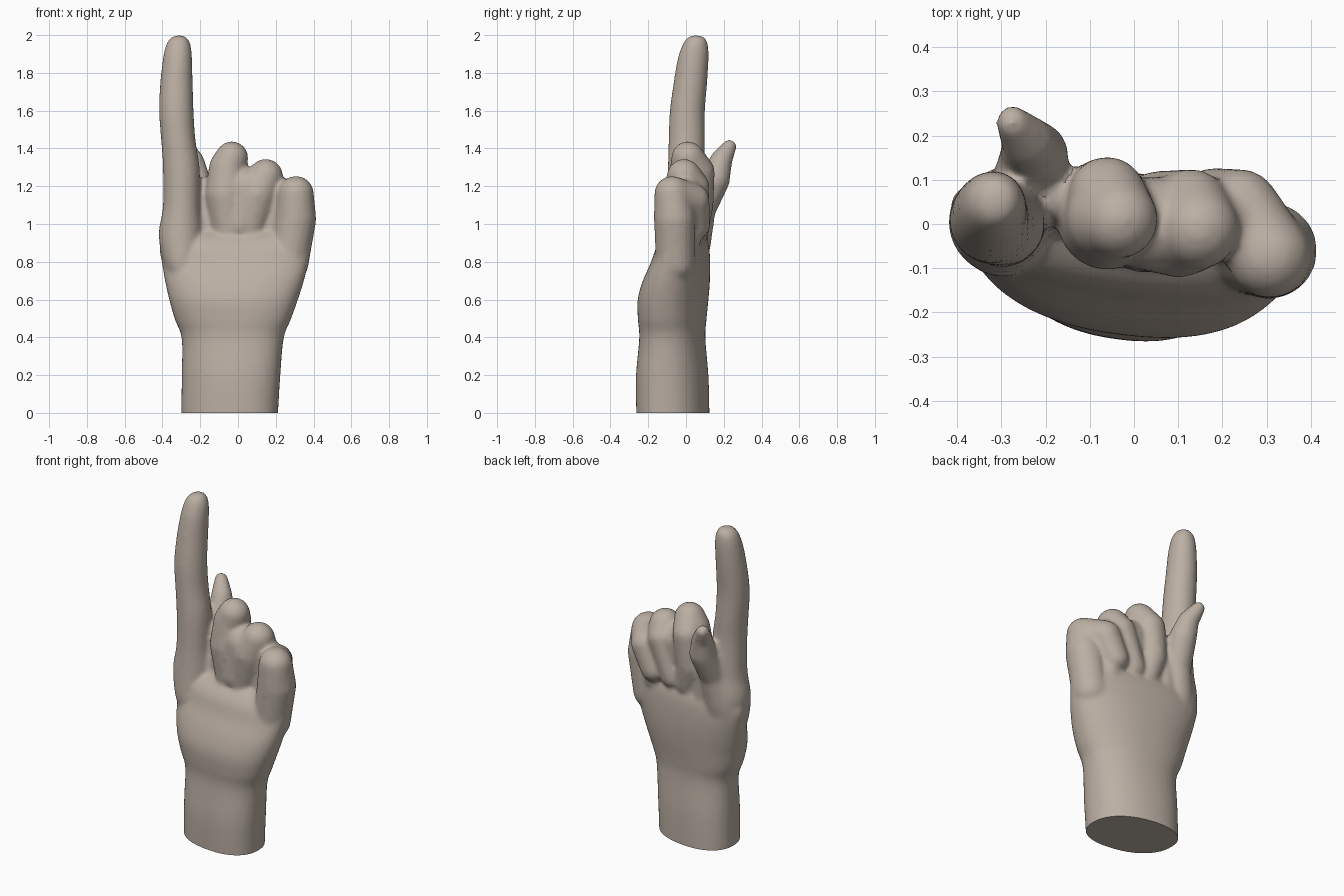
import bpy, bmesh, math

if "Cube" in bpy.data.objects:
    bpy.data.objects.remove(bpy.data.objects["Cube"])

bm = bmesh.new()


def resample(rings, steps=4):
    """Smooth the list of sections with a Catmull-Rom spline."""
    out = []
    for i in range(len(rings) - 1):
        p0, p1 = rings[max(i - 1, 0)], rings[i]
        p2, p3 = rings[i + 1], rings[min(i + 2, len(rings) - 1)]
        for k in range(steps):
            t = k / steps
            out.append([0.5 * (2 * b + (c - a) * t + (2 * a - 5 * b + 4 * c - d) * t * t
                               + (3 * b - a - 3 * c + d) * t ** 3)
                        for a, b, c, d in zip(p0, p1, p2, p3)])
    return out + [rings[-1]]


def loft(rings, n=48, power=2.25):
    """Stack closed rounded sections given as (z, x0, x1, y0, y1, shear)."""
    loops = []
    for z, x0, x1, y0, y1, shear in resample(rings):
        loop = []
        for i in range(n):
            a = math.tau * i / n
            c, s = math.cos(a), math.sin(a)
            u = math.copysign(abs(c) ** (2 / power), c)
            v = math.copysign(abs(s) ** (2 / power), s)
            loop.append(bm.verts.new(((x0 + x1) / 2 + u * (x1 - x0) / 2,
                                      (y0 + y1) / 2 + v * (y1 - y0) / 2 + shear * u, z)))
        loops.append(loop)
    for a, b in zip(loops, loops[1:]):
        for i in range(n):
            j = (i + 1) % n
            bm.faces.new((a[i], a[j], b[j], b[i]))
    bm.faces.new(loops[0][::-1])
    bm.faces.new(loops[-1])


def finger(joints):
    """Chain of tapered capsules through (x, y, z, radius) joints."""
    for a, b in zip(joints, joints[1:]):
        part = bmesh.new()
        for x, y, z, r in (a, b):
            ball = bmesh.ops.create_icosphere(part, subdivisions=3, radius=r)
            bmesh.ops.translate(part, verts=ball["verts"], vec=(x, y, z))
        hull = bmesh.ops.convex_hull(part, input=part.verts[:])
        inner = list({g for g in hull["geom_interior"] if isinstance(g, bmesh.types.BMVert)})
        bmesh.ops.delete(part, geom=inner, context='VERTS')
        bmesh.ops.recalc_face_normals(part, faces=part.faces[:])
        me = bpy.data.meshes.new("capsule")
        part.to_mesh(me)
        part.free()
        bm.from_mesh(me)
        bpy.data.meshes.remove(me)


# wrist and palm (starts below ground, trimmed flat later)
loft([(-0.10, -0.30, 0.21, -0.255, 0.117, -0.035), (0.0, -0.30, 0.212, -0.258, 0.119, -0.035),
      (0.2, -0.298, 0.224, -0.26, 0.114, -0.035), (0.4, -0.298, 0.242, -0.242, 0.097, -0.035),
      (0.5, -0.335, 0.28, -0.248, 0.102, -0.04), (0.6, -0.363, 0.316, -0.25, 0.112, -0.04),
      (0.7, -0.386, 0.348, -0.222, 0.118, -0.045), (0.8, -0.403, 0.373, -0.175, 0.117, -0.05),
      (0.88, -0.417, 0.387, -0.145, 0.11, -0.05), (0.93, -0.40, 0.38, -0.105, 0.095, -0.05),
      (0.97, -0.36, 0.36, -0.05, 0.07, -0.05)])

# raised index finger
loft([(0.7, -0.36, -0.2, -0.10, 0.08, 0), (0.8, -0.395, -0.2, -0.12, 0.11, 0),
      (0.95, -0.42, -0.19, -0.11, 0.12, 0),
      (1.1, -0.397, -0.2, -0.10, 0.11, 0), (1.3, -0.397, -0.203, -0.096, 0.10, 0),
      (1.45, -0.407, -0.225, -0.092, 0.10, 0), (1.6, -0.418, -0.235, -0.086, 0.10, 0),
      (1.75, -0.412, -0.24, -0.066, 0.112, 0), (1.88, -0.397, -0.243, -0.044, 0.12, 0),
      (1.95, -0.382, -0.25, -0.02, 0.117, 0), (1.985, -0.362, -0.265, 0.0, 0.105, 0),
      (2.003, -0.335, -0.285, 0.025, 0.08, 0)], power=2)

# folded middle, ring and little fingers: up the front, curled down the back
finger([(-0.04, 0.0, 0.92, .085), (-0.06, 0.01, 1.16, .115), (-0.055, 0.015, 1.3, .10),
        (-0.033, 0.01, 1.355, .088), (-0.06, 0.065, 1.28, .088), (-0.08, 0.065, 1.1, .08),
        (-0.05, 0.045, 0.97, .075)])
finger([(0.05, -0.01, 0.96, .09), (0.10, -0.01, 1.16, .112), (0.147, -0.01, 1.258, .092),
        (0.13, 0.04, 1.2, .085), (0.05, 0.045, 0.99, .075)])
finger([(0.27, -0.055, 0.80, .105), (0.305, -0.06, 1.03, .11), (0.307, -0.073, 1.165, .095),
        (0.24, 0.035, 1.13, .09), (0.18, 0.05, 1.0, .078)])

# flesh filling the gaps between the fingers
for web in ([(0.02, -0.01, 1.0, .10), (0.045, 0.0, 1.2, .108)],
            [(0.19, 0.0, 0.92, .08), (0.21, 0.0, 1.18, .075)],
            [(-0.17, 0.04, 0.92, .075), (-0.17, 0.065, 1.2, .055)]):
    finger(web)

# thumb leaning out of the back, beside the index finger
finger([(-0.25, 0.01, 0.72, .09), (-0.27, 0.03, 0.92, .105), (-0.245, 0.075, 1.08, .082),
        (-0.225, 0.155, 1.24, .078), (-0.24, 0.185, 1.34, .06), (-0.275, 0.23, 1.415, .038)])

# fuse everything into one skin
raw_mesh = bpy.data.meshes.new("raw_hand")
bm.to_mesh(raw_mesh)
bm.free()
raw = bpy.data.objects.new("raw_hand", raw_mesh)
bpy.context.collection.objects.link(raw)
remesh = raw.modifiers.new("fuse", 'REMESH')
remesh.mode = 'VOXEL'
remesh.voxel_size = 0.012
soften = raw.modifiers.new("soften", 'SMOOTH')
soften.factor = 0.5
soften.iterations = 9
fused = bpy.data.meshes.new_from_object(raw.evaluated_get(bpy.context.evaluated_depsgraph_get()))
bpy.data.objects.remove(raw)

# flat cut at the wrist
bm = bmesh.new()
bm.from_mesh(fused)
bmesh.ops.bisect_plane(bm, geom=bm.verts[:] + bm.edges[:] + bm.faces[:],
                       plane_co=(0, 0, 0.005), plane_no=(0, 0, -1), clear_outer=True)
bmesh.ops.translate(bm, verts=bm.verts[:], vec=(0, 0, -0.005))
bmesh.ops.holes_fill(bm, edges=[e for e in bm.edges if e.is_boundary], sides=0)
bmesh.ops.recalc_face_normals(bm, faces=bm.faces[:])
bm.to_mesh(fused)
bm.free()

# skin colour and shading
skin = bpy.data.materials.new("skin")
skin.diffuse_color = (0.50, 0.43, 0.37, 1)
skin.use_nodes = True
skin.node_tree.nodes["Principled BSDF"].inputs["Base Color"].default_value = skin.diffuse_color
fused.materials.clear()
fused.materials.append(skin)
hand = bpy.data.objects.new("pointing_hand", fused)
bpy.context.collection.objects.link(hand)
bpy.context.view_layer.objects.active = hand
hand.select_set(True)
bpy.ops.object.shade_smooth_by_angle(angle=math.radians(45))
